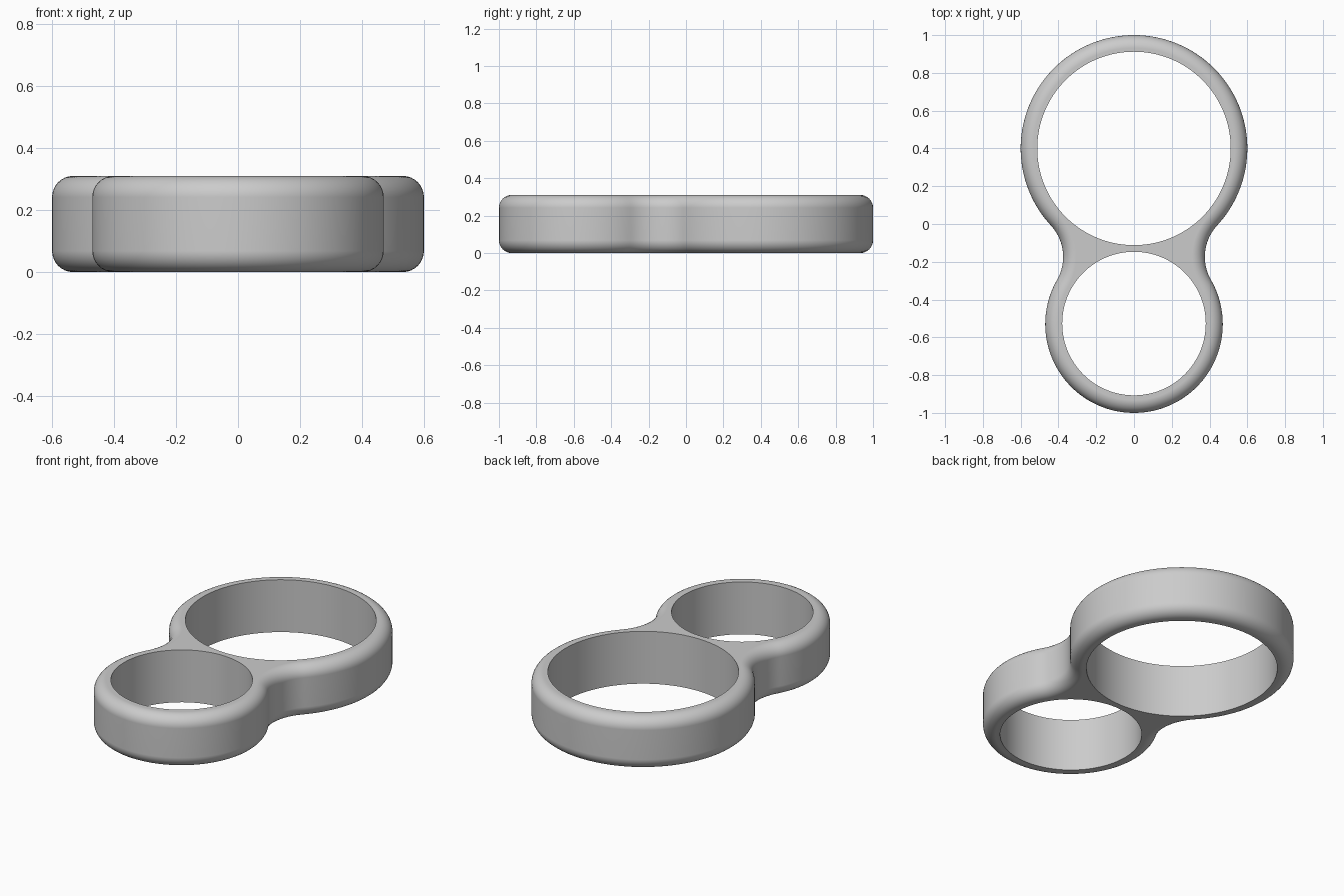
import bpy
import bmesh
from math import atan2, cos, pi, sin, sqrt

if "Cube" in bpy.data.objects:
    bpy.data.objects.remove(bpy.data.objects["Cube"], do_unlink=True)

HEIGHT = 0.31
ROUND = 0.068      # radius of the rounded outer edges
STEPS = 8          # segments in each rounded edge
BIG_Y, BIG_R, BIG_HOLE = 0.4, 0.6, 0.512
SMALL_Y, SMALL_R, SMALL_HOLE = -0.53, 0.47, 0.38
WAIST_R = 0.245    # concave blend between the rings

grey = bpy.data.materials.new("light grey")
grey.use_nodes = True
colour = (0.6, 0.6, 0.6, 1)
grey.diffuse_color = colour
grey.node_tree.nodes["Principled BSDF"].inputs["Base Color"].default_value = colour


def arc(cx, cy, r, a, b, n, side=1):
    """Points with outward normals; side -1 makes a concave arc."""
    angles = [a + (b - a) * i / n for i in range(n + 1)]
    return [(cx + r * cos(t), cy + r * sin(t), side * cos(t), side * sin(t)) for t in angles]


# Centre of the blend circle touching both rings
gap = BIG_Y - SMALL_Y
p, q = BIG_R + WAIST_R, SMALL_R + WAIST_R
down = (p * p - q * q + gap * gap) / (2 * gap)
wx, wy = sqrt(p * p - down * down), BIG_Y - down
to_big = atan2(wy - BIG_Y, wx)
to_small = atan2(wy - SMALL_Y, wx)

# Right half of the outline from back to front, then its mirror
half = arc(0, BIG_Y, BIG_R, pi / 2, to_big, 56)
half += arc(wx, wy, WAIST_R, to_big + pi, to_small + pi, 20, -1)[1:]
half += arc(0, SMALL_Y, SMALL_R, to_small, -pi / 2, 48)[1:]
outline = half + [(-x, y, -nx, ny) for x, y, nx, ny in reversed(half[1:-1])]

# Inset and height of each layer, rounded at bottom and top
quarter = [i * pi / 2 / STEPS for i in range(STEPS + 1)]
layers = [(ROUND * (1 - sin(t)), ROUND * (1 - cos(t))) for t in quarter]
layers += [(d, HEIGHT - z) for d, z in reversed(layers)]

bm = bmesh.new()
rings = [[bm.verts.new((x - nx * d, y - ny * d, z)) for x, y, nx, ny in outline]
         for d, z in layers]
count = len(outline)
for low, high in zip(rings, rings[1:]):
    for i in range(count):
        j = (i + 1) % count
        bm.faces.new((low[i], low[j], high[j], high[i]))
bm.faces.new(rings[0])
bm.faces.new(rings[-1])
bmesh.ops.recalc_face_normals(bm, faces=bm.faces)
mesh = bpy.data.meshes.new("double_ring_body")
bm.to_mesh(mesh)
bm.free()
body = bpy.data.objects.new("double_ring_body", mesh)
bpy.context.collection.objects.link(body)
mesh.materials.append(grey)

# Bore the two finger holes
for name, y, r in (("large_hole_cutter", BIG_Y, BIG_HOLE),
                   ("small_hole_cutter", SMALL_Y + 0.003, SMALL_HOLE)):
    bpy.ops.mesh.primitive_cylinder_add(vertices=128, radius=r, depth=1,
                                        location=(0, y, HEIGHT / 2))
    cutter = bpy.context.object
    cutter.name = name
    cutter.data.materials.append(grey)
    bore = body.modifiers.new(name, "BOOLEAN")
    bore.operation, bore.solver, bore.object = "DIFFERENCE", "EXACT", cutter
    bpy.ops.object.select_all(action="DESELECT")
    body.select_set(True)
    bpy.context.view_layer.objects.active = body
    bpy.ops.object.modifier_apply(modifier=bore.name)
    bpy.data.objects.remove(cutter, do_unlink=True)

# Smooth walls with crisp hole rims
bpy.ops.object.shade_smooth_by_angle(angle=pi / 5)
weighted = body.modifiers.new("even_shading", "WEIGHTED_NORMAL")
weighted.keep_sharp = True
